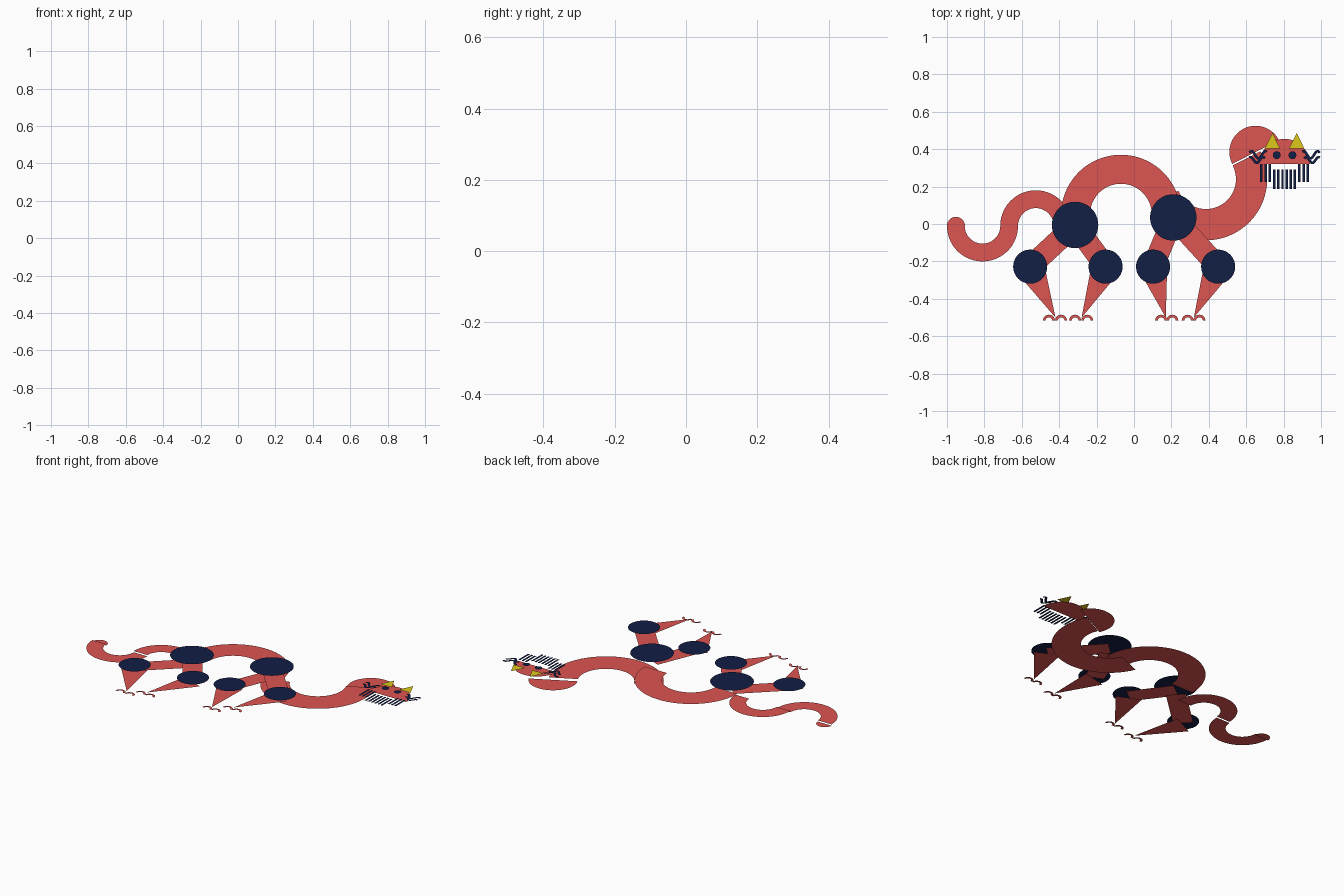
import bpy
from math import sin, cos, pi, radians, hypot

if "Cube" in bpy.data.objects:
    bpy.data.objects.remove(bpy.data.objects["Cube"])


def material(name, rgb):
    m = bpy.data.materials.new(name)
    m.diffuse_color = (*rgb, 1)
    m.use_nodes = True
    m.node_tree.nodes["Principled BSDF"].inputs["Base Color"].default_value = m.diffuse_color
    return m


RED = material("red", (0.72, 0.09, 0.085))
NAVY = material("navy", (0.006, 0.013, 0.06))
GOLD = material("gold", (0.73, 0.58, 0.01))


def flat(name, z, mat, polys):
    """One flat object made of counter-clockwise 2D polygons."""
    verts, faces = [], []
    for p in polys:
        area = sum(a[0] * b[1] - b[0] * a[1] for a, b in zip(p, p[1:] + p[:1]))
        p = p if area > 0 else p[::-1]
        faces.append(range(len(verts), len(verts) + len(p)))
        verts += [(x, y, z) for x, y in p]
    me = bpy.data.meshes.new(name)
    me.from_pydata(verts, [], [list(f) for f in faces])
    me.materials.append(mat)
    ob = bpy.data.objects.new(name, me)
    bpy.context.collection.objects.link(ob)
    return ob


def arc(c, r, a0, a1, n):
    return [(c[0] + r * cos(radians(a0 + (a1 - a0) * i / n)),
             c[1] + r * sin(radians(a0 + (a1 - a0) * i / n))) for i in range(n + 1)]


def strip(left, right):
    return [[left[i], left[i + 1], right[i + 1], right[i]] for i in range(len(left) - 1)]


def ring(c, r_in, r_out, a0, a1, n=40):
    return strip(arc(c, r_in, a0, a1, n), arc(c, r_out, a0, a1, n))


def disc(c, r, n=48):
    return [arc(c, r, 0, 360, n)[:-1]]


def ribbon(path, w):
    """Constant-width band along a 2D path."""
    left, right = [], []
    for i, (x, y) in enumerate(path):
        a, b = path[max(i - 1, 0)], path[min(i + 1, len(path) - 1)]
        d = hypot(b[0] - a[0], b[1] - a[1])
        nx, ny = -(b[1] - a[1]) / d * w / 2, (b[0] - a[0]) / d * w / 2
        left.append((x + nx, y + ny))
        right.append((x - nx, y - ny))
    return strip(left, right)


# Tail, body and neck: layered half rings
flat("tail_tip", 0.004, RED, [arc((-0.952, -0.01), 0.048, 0, 180, 24)])
flat("tail_lower_curve", 0.012, RED, ring((-0.81, -0.01), 0.095, 0.19, 180, 360))
flat("tail_upper_curve", 0.02, RED, ring((-0.525, -0.01), 0.095, 0.19, 0, 180))
flat("body_arch", 0.063, RED, ring((-0.07, 0.05), 0.165, 0.32, 0, 180, 60))
flat("neck", 0.01, RED, ring((0.385, 0.24), 0.16, 0.327, -157, 27, 60))
flat("neck_top", 0.0, RED, [arc((0.65, 0.385), 0.14, 27, 207, 40)])

# Legs: (hip, knee, foot tip, claw centres, knee height, claw height)
HIP_B, HIP_F = (-0.315, -0.005), (0.21, 0.035)
legs = [
    ("rear_left", HIP_B, (-0.555, -0.228), (-0.42, -0.5), (-0.455, -0.39), 0.06, 0.028),
    ("rear_right", HIP_B, (-0.152, -0.228), (-0.28, -0.5), (-0.315, -0.25), 0.087, 0.056),
    ("front_left", HIP_F, (0.102, -0.228), (0.17, -0.5), (0.145, 0.205), 0.113, 0.085),
    ("front_right", HIP_F, (0.45, -0.228), (0.32, -0.5), (0.287, 0.35), 0.148, 0.123),
]
for name, hip, knee, tip, claws, zk, zc in legs:
    flat(name + "_thigh", zk - 0.012, RED, ribbon([hip, knee], 0.115))
    d = hypot(tip[0] - knee[0], tip[1] - knee[1])
    nx, ny = -(tip[1] - knee[1]) / d * 0.078, (tip[0] - knee[0]) / d * 0.078
    flat(name + "_shin", zc + 0.008, RED,
         [[(knee[0] + nx, knee[1] + ny), (knee[0] - nx, knee[1] - ny), tip]])
    flat(name + "_claws", zc, RED,
         [q for x in claws for q in ring((x, -0.517), 0.018, 0.032, 0, 180, 16)])
    flat(name + "_knee", zk, NAVY, disc(knee, 0.091))
flat("rear_hip", 0.1, NAVY, disc(HIP_B, 0.124))
flat("front_hip", 0.153, NAVY, disc(HIP_F, 0.124))

# Head: half disc with horns, eyes, beard and whiskers
CX = 0.805
flat("head", 0.018, RED, [arc((CX, 0.32), 0.135, 0, 180, 40)])
for side, s in (("left", -1), ("right", 1)):
    hx = CX + s * 0.065
    flat(side + "_horn", 0.034, GOLD,
         [[(hx - 0.04, 0.405), (hx + 0.04, 0.405), (hx, 0.487)]])
    flat(side + "_eye", 0.038, NAVY, disc((CX + s * 0.042, 0.368), 0.021, 24))
    waves = []
    for x0, x1, y0, ph in ((0.095, 0.188, 0.37, 1.0), (0.105, 0.188, 0.342, 0.6)):
        path = [(CX + s * (x0 + (x1 - x0) * i / 30),
                 y0 - 0.019 * cos(2 * pi * (i / 30 * 1.25) + ph - 1.6)
                 * (-1 if y0 > 0.36 else -0.8)) for i in range(31)]
        waves += ribbon(path, 0.014)
    flat(side + "_whiskers", 0.03, NAVY, waves)
    flat(side + "_side_beard", 0.026, NAVY,
         [q for k in range(3)
          for q in ribbon([(CX + s * (0.079 + 0.0225 * k), 0.322),
                           (CX + s * (0.079 + 0.0225 * k), 0.225)], 0.013)])
flat("chin_beard", 0.026, NAVY,
     [q for k in range(6)
      for q in ribbon([(CX - 0.055 + 0.022 * k, 0.292),
                       (CX - 0.055 + 0.022 * k, 0.188)], 0.013)])
